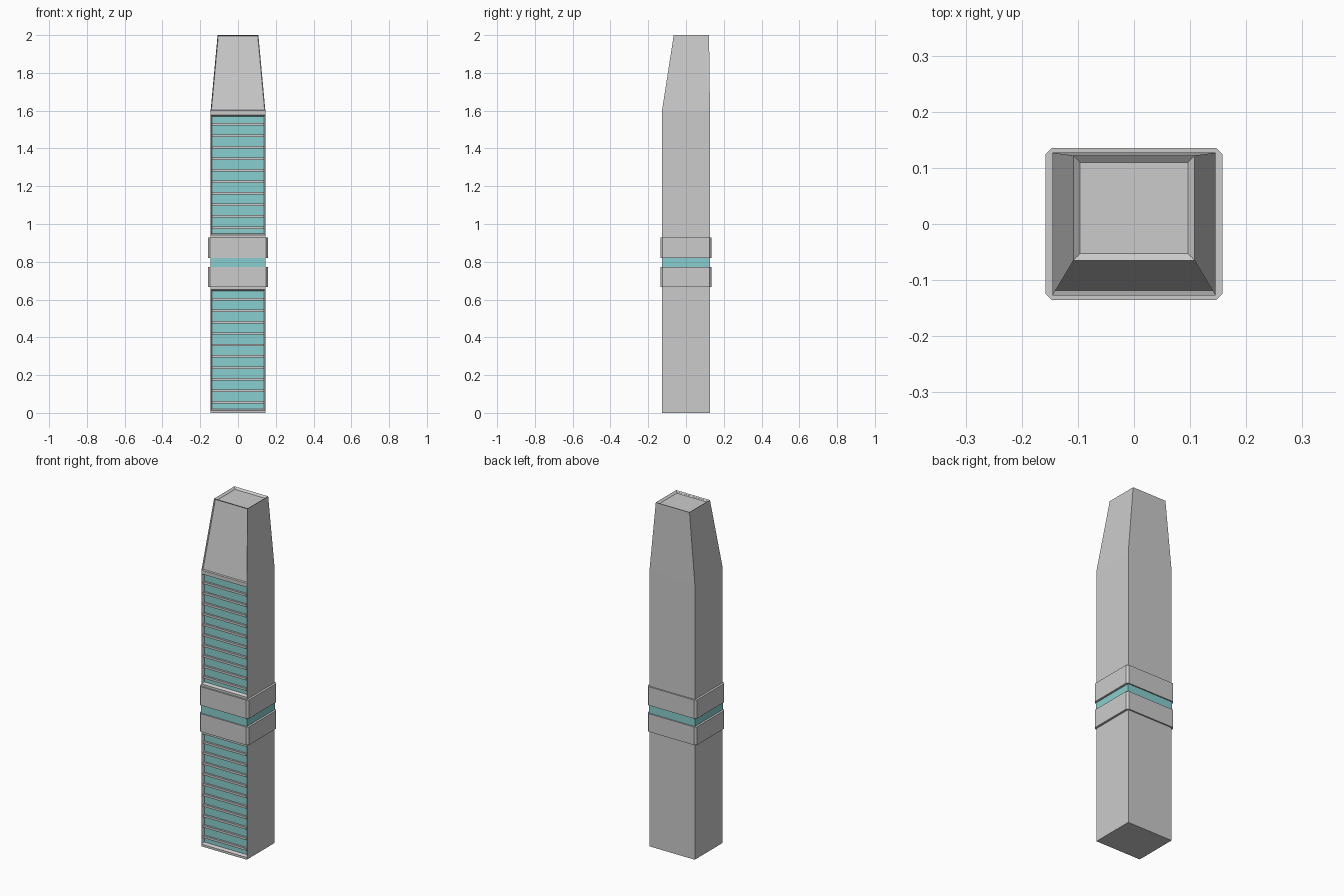
import bpy, bmesh

if "Cube" in bpy.data.objects:
    bpy.data.objects.remove(bpy.data.objects["Cube"])

teal = bpy.data.materials.new("teal")
teal.diffuse_color = (0.25, 0.62, 0.62, 1)
teal.use_nodes = True
teal.node_tree.nodes["Principled BSDF"].inputs["Base Color"].default_value = teal.diffuse_color


def finish(name, bm, mat=None):
    bmesh.ops.recalc_face_normals(bm, faces=bm.faces)
    mesh = bpy.data.meshes.new(name)
    bm.to_mesh(mesh)
    bm.free()
    obj = bpy.data.objects.new(name, mesh)
    bpy.context.collection.objects.link(obj)
    if mat:
        mesh.materials.append(mat)
    return obj


def loft(bm, rings):
    """Close a stack of rings (lists of points) into a solid; returns top and side faces."""
    loops = [[bm.verts.new(p) for p in r] for r in rings]
    bm.faces.new(loops[0][::-1])
    sides = []
    for a, b in zip(loops, loops[1:]):
        n = len(a)
        sides.append([bm.faces.new((a[i], a[(i + 1) % n], b[(i + 1) % n], b[i]))
                      for i in range(n)])
    return bm.faces.new(loops[-1]), sides


def rect(x, y0, y1, z):
    return [(-x, y0, z), (x, y0, z), (x, y1, z), (-x, y1, z)]


def box(name, x, y0, y1, z0, z1, mat=None):
    bm = bmesh.new()
    loft(bm, [rect(x, y0, y1, z0), rect(x, y0, y1, z1)])
    return finish(name, bm, mat)


W, D = 0.145, 0.127

# tower body with tapered crown, recessed window bays, crown panel and roof
bm = bmesh.new()
levels = [0, 0.013, 0.653, 0.941, 1.578, 1.6]
top, sides = loft(bm, [rect(W, -D, D, z) for z in levels] + [rect(0.108, -0.065, 0.122, 2)])
bm.normal_update()
for face, width, depth in ((sides[1][0], 0.008, 0.018), (sides[3][0], 0.008, 0.018),
                           (sides[5][0], 0.004, 0.008), (top, 0.012, 0.01)):
    bmesh.ops.inset_individual(bm, faces=[face], thickness=width, depth=-depth,
                               use_even_offset=True)
finish("tower_body", bm)

# glass and floor slats in both bays
for part, low, high, first in (("lower", 0.021, 0.645, 0.056), ("upper", 0.949, 1.57, 0.981)):
    box(part + "_glass", W - 0.008, -D + 0.015, -D + 0.018, low, high, teal)
    for i in range(10):
        z = first + i * 0.0607
        box(f"{part}_slat_{i + 1}", W - 0.008, -D + 0.004, -D + 0.018, z - 0.0065, z + 0.0065)

# glowing band between the collars
box("middle_band", W + 0.001, -D - 0.001, D + 0.001, 0.77, 0.822, teal)

# collars with chamfered corners
X, Y, C = 0.158, 0.135, 0.011
for part, low, high in (("lower", 0.667, 0.772), ("upper", 0.82, 0.928)):
    outline = [(-X + C, -Y), (X - C, -Y), (X, -Y + C), (X, Y - C),
               (X - C, Y), (-X + C, Y), (-X, Y - C), (-X, -Y + C)]
    bm = bmesh.new()
    loft(bm, [[(x, y, z) for x, y in outline] for z in (low, high)])
    finish(part + "_collar", bm)
